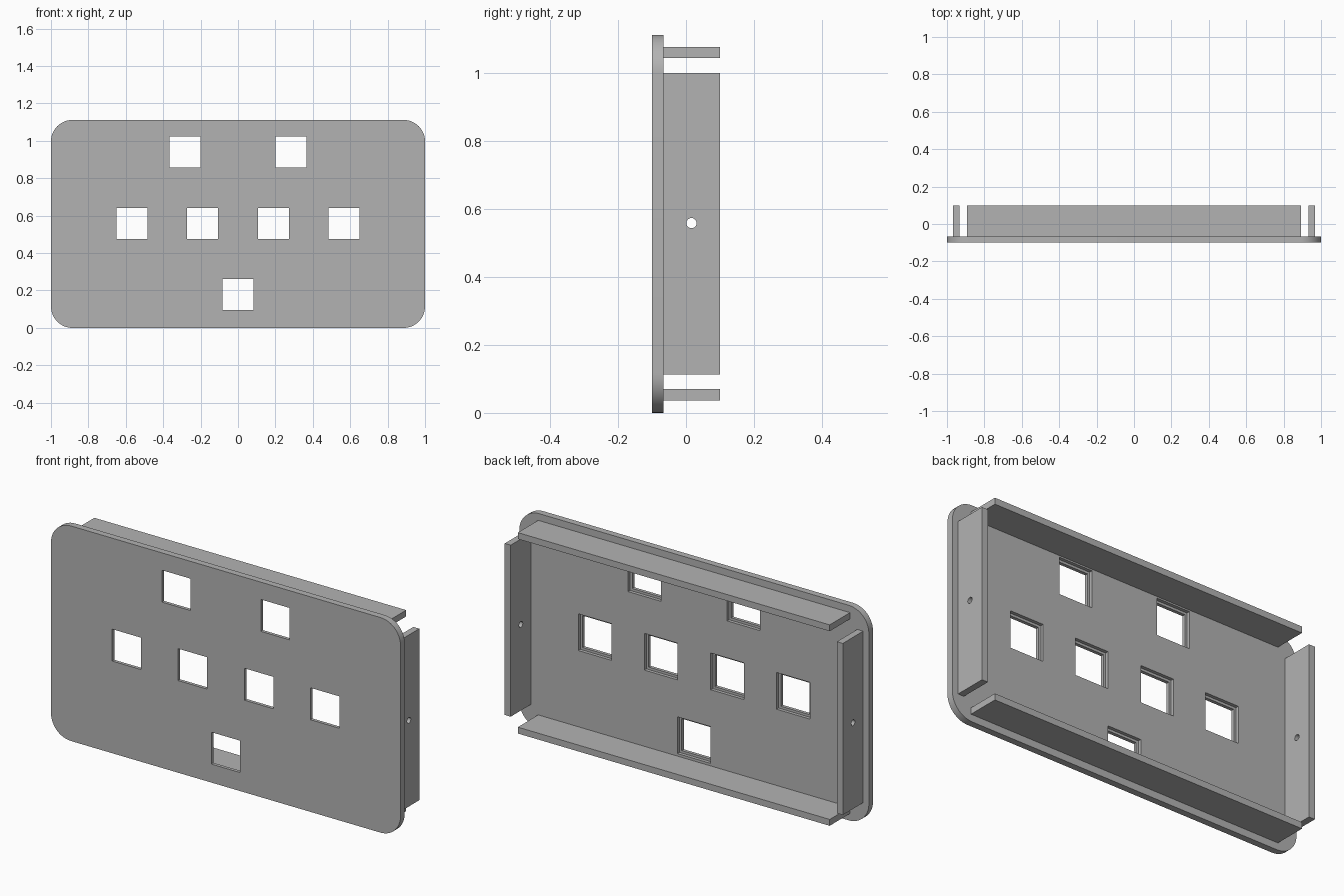
import bpy, bmesh, math
from mathutils import Matrix

if "Cube" in bpy.data.objects:
    bpy.data.objects.remove(bpy.data.objects["Cube"], do_unlink=True)

HEIGHT, FRONT, PLATE_BACK, BACK = 1.112, -0.1, -0.066, 0.1
MID = HEIGHT / 2

grey = bpy.data.materials.new("plain grey")
grey.use_nodes = True
grey.diffuse_color = (0.45, 0.45, 0.45, 1)
grey.node_tree.nodes["Principled BSDF"].inputs["Base Color"].default_value = grey.diffuse_color


def finish(name, bm):
    bmesh.ops.recalc_face_normals(bm, faces=bm.faces)
    mesh = bpy.data.meshes.new(name)
    bm.to_mesh(mesh)
    bm.free()
    mesh.materials.append(grey)
    obj = bpy.data.objects.new(name, mesh)
    bpy.context.collection.objects.link(obj)
    return obj


def add_box(bm, x, y, z):
    """Box spanning three (low, high) ranges."""
    verts = bmesh.ops.create_cube(bm, size=1)["verts"]
    for v in verts:
        v.co = [(lo + hi) / 2 + c * (hi - lo) for c, (lo, hi) in zip(v.co, (x, y, z))]
    return verts


def cut(obj, cutter):
    cutter.hide_render = True
    cutter.hide_set(True)
    mod = obj.modifiers.new("cut", "BOOLEAN")
    mod.operation, mod.solver, mod.object = "DIFFERENCE", "EXACT", cutter
    # Apply the cut and drop the cutter
    bpy.context.view_layer.update()
    result = bpy.data.meshes.new_from_object(obj.evaluated_get(bpy.context.evaluated_depsgraph_get()))
    obj.modifiers.clear()
    obj.data = result
    bpy.data.objects.remove(cutter, do_unlink=True)


def smooth(obj):
    bpy.ops.object.select_all(action="DESELECT")
    obj.select_set(True)
    bpy.context.view_layer.objects.active = obj
    bpy.ops.object.shade_smooth_by_angle(angle=math.radians(30))


# Face plate with rounded corners
bm = bmesh.new()
add_box(bm, (-1, 1), (FRONT, PLATE_BACK), (0, HEIGHT))
corners = [e for e in bm.edges if abs(e.verts[0].co.y - e.verts[1].co.y) > 0.01]
bmesh.ops.bevel(bm, geom=corners, offset=0.115, segments=12, profile=0.5, affect="EDGES")
plate = finish("face_plate", bm)

# Square openings, each with a wider recess behind
centres = [(x, 0.94) for x in (-0.283, 0.283)]
centres += [(x, MID + 0.003) for x in (-0.567, -0.19, 0.19, 0.567)]
centres += [(0, 0.178)]
for half, y_range in ((0.0825, (-0.2, 0)), (0.095, (-0.083, 0))):
    bm = bmesh.new()
    for x, z in centres:
        add_box(bm, (x - half, x + half), y_range, (z - half, z + half))
    cut(plate, finish("opening_cutter", bm))
smooth(plate)

# Top and bottom rear walls
for name, low in (("top_wall", 1.043), ("bottom_wall", 0.037)):
    bm = bmesh.new()
    add_box(bm, (-0.892, 0.892), (PLATE_BACK, BACK), (low, low + 0.033))
    finish(name, bm)

# Side rear walls, each with a round screw hole
for name, side in (("left_wall", 1), ("right_wall", -1)):
    bm = bmesh.new()
    add_box(bm, sorted((side * 0.933, side * 0.967)), (PLATE_BACK, BACK), (0.113, 1.0))
    wall = finish(name, bm)
    bm = bmesh.new()
    bmesh.ops.create_cone(bm, cap_ends=True, segments=32, radius1=0.015, radius2=0.015, depth=0.2,
                          matrix=Matrix.Translation((side * 0.95, 0.016, MID + 0.002))
                          @ Matrix.Rotation(math.pi / 2, 4, "Y"))
    cut(wall, finish("screw_hole_cutter", bm))
    smooth(wall)
